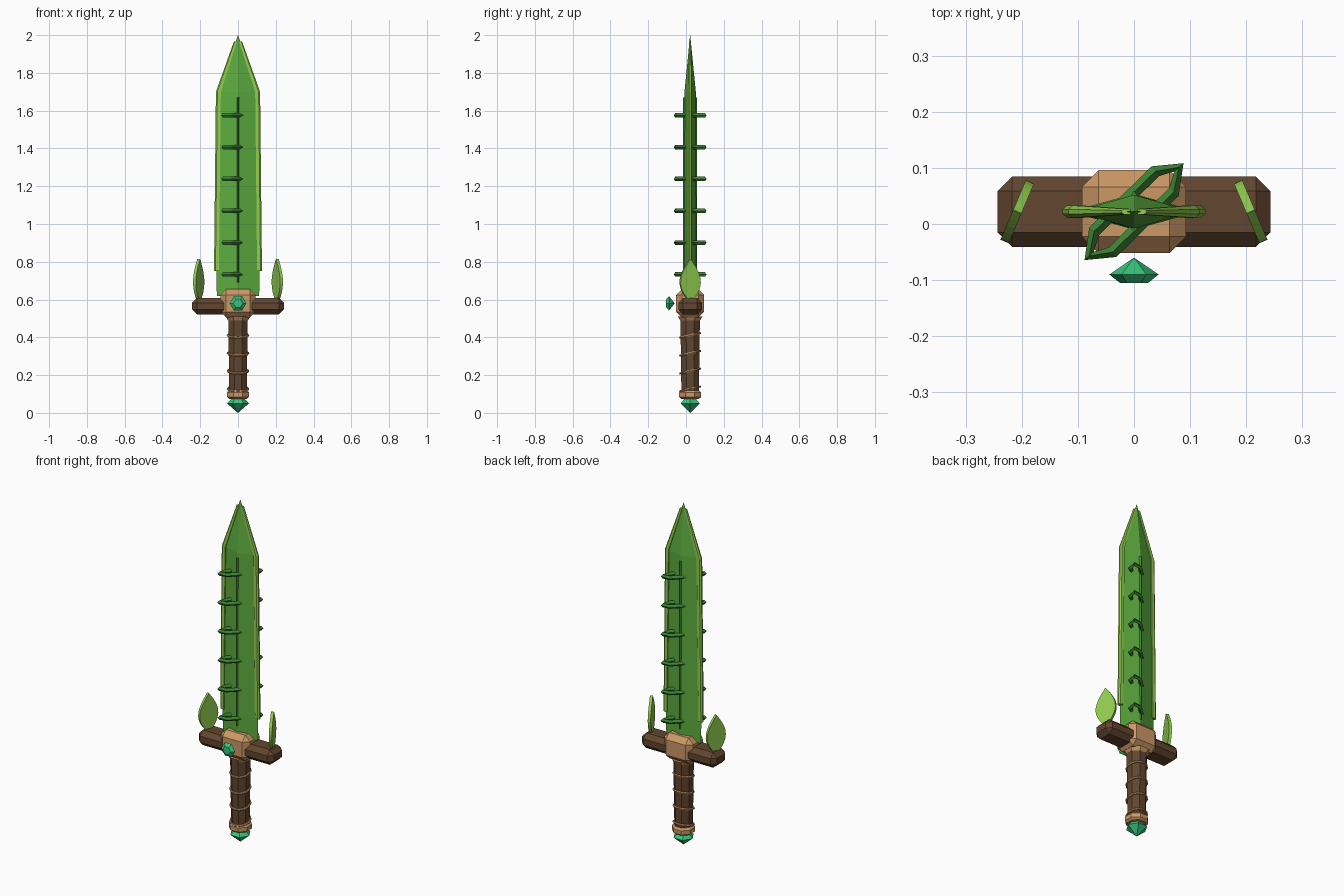
import bpy
import bmesh
from math import sin, cos, pi, radians
from mathutils import Matrix, Vector

cube = bpy.data.objects.get("Cube")
if cube:
    bpy.data.objects.remove(cube, do_unlink=True)

CY = 0.022  # the sword's own axis in y


def material(name, r, g, b):
    linear = [((c / 255 + 0.055) / 1.055) ** 2.4 for c in (r, g, b)] + [1]
    mat = bpy.data.materials.new(name)
    mat.use_nodes = True
    mat.diffuse_color = linear
    mat.node_tree.nodes["Principled BSDF"].inputs["Base Color"].default_value = linear
    return mat


BLADE = material("leaf green", 92, 172, 62)
EDGE = material("lime green", 146, 206, 80)
VINE = material("vine green", 62, 132, 52)
WOOD = material("dark wood", 98, 70, 47)
TAN = material("tan wood", 204, 152, 102)
GEM = material("emerald", 56, 198, 124)


def finish(name, bm, mat, matrix=None):
    """Turn a bmesh into a flat shaded object."""
    bmesh.ops.remove_doubles(bm, verts=bm.verts, dist=0.00001)
    bmesh.ops.recalc_face_normals(bm, faces=bm.faces)
    if matrix:
        bm.transform(matrix)
        if matrix.determinant() < 0:
            bmesh.ops.reverse_faces(bm, faces=bm.faces)
    mesh = bpy.data.meshes.new(name)
    bm.to_mesh(mesh)
    bm.free()
    mesh.materials.append(mat)
    obj = bpy.data.objects.new(name, mesh)
    bpy.context.collection.objects.link(obj)
    return obj


def loft(name, rings, mat, loop=False, matrix=None):
    """Skin a list of rings; cap the ends, or join last to first."""
    bm = bmesh.new()
    rows = [[bm.verts.new(p) for p in ring] for ring in rings]
    pairs = list(zip(rows, rows[1:]))
    if loop:
        pairs.append((rows[-1], rows[0]))
    else:
        bm.faces.new(rows[0])
        bm.faces.new(rows[-1])
    n = len(rows[0])
    for a, b in pairs:
        for i in range(n):
            j = (i + 1) % n
            bm.faces.new((a[i], a[j], b[j], b[i]))
    return finish(name, bm, mat, matrix)


def lathe(name, profile, sides, mat, turn=0.0, matrix=None):
    """Faceted solid of revolution from (radius, z) pairs."""
    angles = [2 * pi * i / sides + turn for i in range(sides)]
    rings = [[(max(r, 0.0002) * cos(a), max(r, 0.0002) * sin(a), z) for a in angles]
             for r, z in profile]
    return loft(name, rings, mat, matrix=matrix or Matrix.Translation((0, CY, 0)))


def chamfered_box(name, centre, size, chamfer, mat):
    bm = bmesh.new()
    bmesh.ops.create_cube(bm, size=1)
    bmesh.ops.scale(bm, vec=size, verts=bm.verts)
    bmesh.ops.bevel(bm, geom=list(bm.edges), offset=chamfer, segments=1,
                    affect='EDGES', profile=0.5)
    return finish(name, bm, mat, Matrix.Translation(centre))


# Blade: diamond section drawn up to a point
loft("blade", [[(w, CY, z), (0, CY + t, z), (-w, CY, z), (0, CY - t, z)]
               for z, w, t in ((0.62, 0.112, 0.032), (0.75, 0.115, 0.032),
                               (1.7, 0.104, 0.03), (2.0, 0.0003, 0.0003))], BLADE)

# Central vine stem running through both faces
lathe("blade_rib", [(1, 0.69), (1, 1.67)], 6, VINE, pi / 6,
      Matrix.Translation((0, CY, 0)) @ Matrix.Diagonal((0.016, 0.037, 1, 1)))

# Lime cutting edges along both sides
for side, label in ((1, "left"), (-1, "right")):
    rings = []
    for z, x, w, t in ((0.75, 0.114, 0.013, 0.011), (1.7, 0.104, 0.013, 0.011),
                       (1.965, 0.014, 0.008, 0.005)):
        rings.append([(side * (x + w * u), CY + t * v, z) for u, v in
                      ((1, 0.4), (0.4, 1), (-1, 1), (-1, -1), (0.4, -1), (1, -0.4))])
    loft(label + "_blade_edge", rings, EDGE)

# Vine loops: stretched six-cornered rings passing diagonally through the blade
half = [Vector((0.08, 0.079, 0)), Vector((0.038, 0.072, 0)), Vector((-0.071, -0.035, 0))]
corners = half + [-p for p in half]
for k in range(6):
    z = 0.733 + k * 0.1685
    rings = []
    for i, p in enumerate(corners):
        tangent = (corners[(i + 1) % 6] - corners[i - 1]).normalized()
        out = Vector((tangent.y, -tangent.x, 0)) * 0.011
        up = Vector((0, 0, 0.012))
        mid = p + Vector((0, CY, z))
        rings.append([mid + out, mid + up, mid - out, mid - up])
    loft(f"vine_loop_{k + 1}", rings, VINE, loop=True)

# Guard
chamfered_box("crossguard", (0, CY, 0.565), (0.486, 0.126, 0.088), 0.026, WOOD)
chamfered_box("guard_block", (0, CY, 0.58), (0.186, 0.148, 0.15), 0.03, TAN)

# Upright leaves on the guard, slightly turned
for side, label in ((1, "left"), (-1, "right")):
    rings = []
    steps = 10
    for i in range(steps + 1):
        f = i / steps
        w = 0.0575 * sin(pi * (0.06 + 0.94 * f) ** 0.9) + 0.0005
        rings.append([(x, y, 0.6 + 0.215 * f) for x, y in
                      ((0.008, w), (-0.008, w), (-0.008, -w), (0.008, -w))])
    place = (Matrix.Diagonal((side, 1, 1, 1)) @ Matrix.Translation((0.208, CY, 0))
             @ Matrix.Rotation(radians(23), 4, 'Z'))
    loft(label + "_leaf", rings, EDGE, matrix=place)

# Grip with tilted cord bands
lathe("grip", [(0.05, 0.09), (0.056, 0.51)], 8, WOOD, pi / 8)
lathe("grip_top_collar", [(0.056, 0.488), (0.07, 0.51)], 8, TAN, pi / 8)
for k in range(4):
    rings = []
    for i in range(12):
        a = 2 * pi * i / 12
        rings.append([((0.054 + 0.006 * cos(b)) * cos(a),
                       (0.054 + 0.006 * cos(b)) * sin(a), 0.006 * sin(b))
                      for b in (pi * j / 3 for j in range(6))])
    loft(f"cord_band_{k + 1}", rings, TAN, loop=True,
         matrix=Matrix.Translation((0, CY, 0.127 + k * 0.0945))
         @ Matrix.Rotation(radians(13), 4, 'X'))

# Pommel
lathe("pommel_collar", [(0.05, 0.074), (0.063, 0.084), (0.063, 0.108), (0.052, 0.119)],
      8, TAN, pi / 8)
lathe("pommel_gem", [(0, 0), (0.058, 0.05), (0.034, 0.076)], 6, GEM)

# Gem in front of the guard, flat table facing forward
lathe("guard_gem", [(0, -0.03), (0.044, 0), (0.025, 0.015)], 6, GEM,
      matrix=Matrix.Translation((0, -0.09, 0.58)) @ Matrix.Rotation(pi / 2, 4, 'X'))
